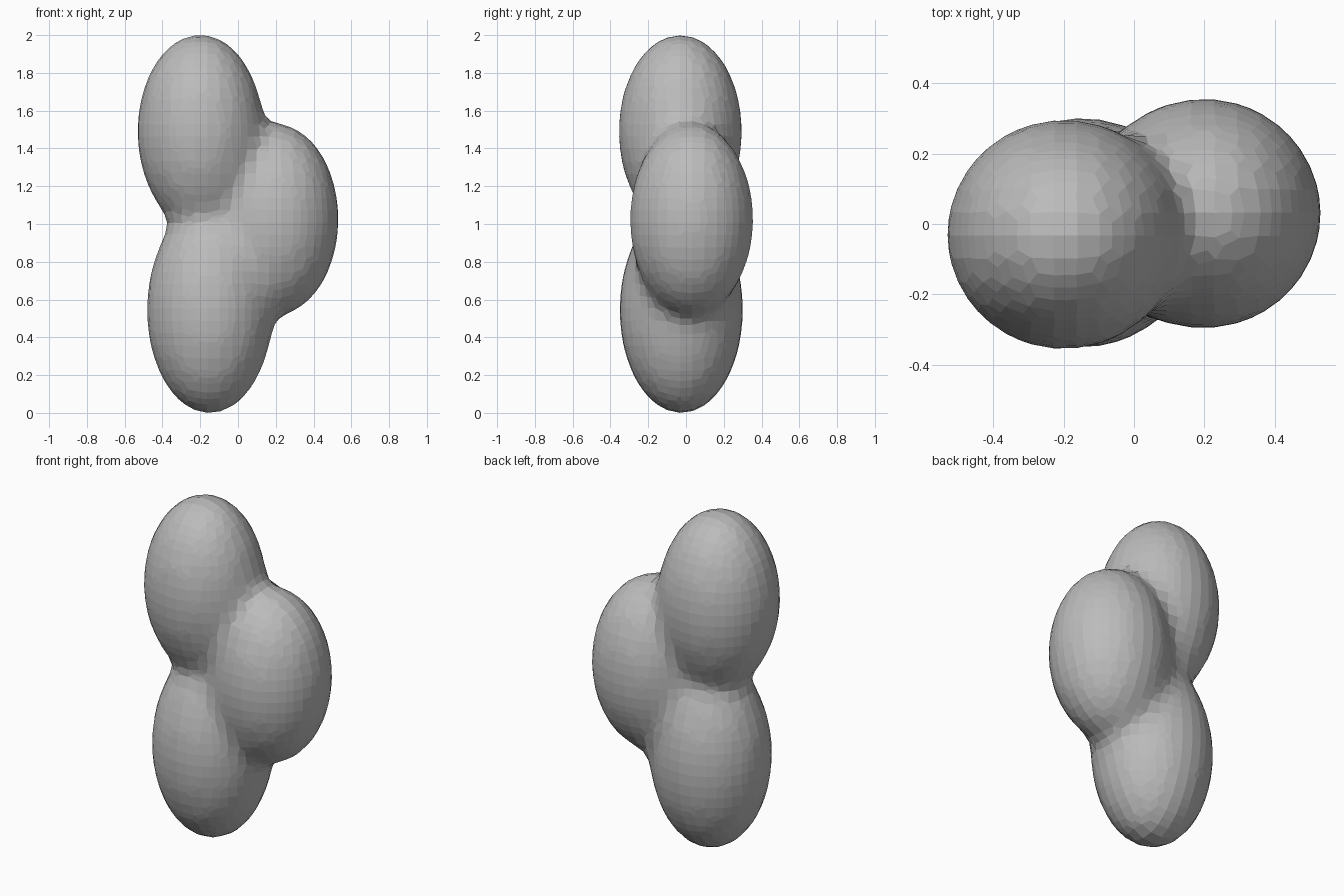
import bpy
import bmesh
import math
from mathutils import Vector, Matrix

cube = bpy.data.objects.get("Cube")
if cube:
    bpy.data.objects.remove(cube)

# Three egg-shaped lobes: centre and radii
LOBES = [
    (Vector((-0.20, -0.03, 1.49)), Vector((0.33, 0.325, 0.51))),
    (Vector((0.20, 0.03, 1.025)), Vector((0.33, 0.325, 0.50))),
    (Vector((-0.15, -0.025, 0.545)), Vector((0.33, 0.325, 0.545))),
]
BLEND = 8.0


def field(p):
    """Smooth union of the lobes, zero on the blended skin."""
    total = 0.0
    for c, r in LOBES:
        d = p - c
        q = Vector((d.x / r.x, d.y / r.y, d.z / r.z)).length
        total += math.exp(-BLEND * (q - 1))
    return -math.log(total) / BLEND


def project(p):
    """Move a point onto the blended skin."""
    e = 0.002
    axes = Matrix.Identity(3)
    for _ in range(8):
        f = field(p)
        g = Vector([(field(p + a * e) - field(p - a * e)) / (2 * e) for a in axes])
        step = g * (-f / max(g.length_squared, 0.5))
        if step.length > 0.05:
            step.length = 0.05
        p = p + step
    return p


# Overlapping lobes
bm = bmesh.new()
for c, r in LOBES:
    place = Matrix.Translation(c) @ Matrix.Diagonal((*r, 1))
    bmesh.ops.create_icosphere(bm, subdivisions=4, radius=1, matrix=place)
mesh = bpy.data.meshes.new("clustered_lobes")
bm.to_mesh(mesh)
bm.free()
body = bpy.data.objects.new("clustered_lobes", mesh)
bpy.context.collection.objects.link(body)

# Fuse into one faceted skin
remesh = body.modifiers.new("fuse", "REMESH")
remesh.mode = "VOXEL"
remesh.voxel_size = 0.065
relax = body.modifiers.new("relax", "SMOOTH")
relax.factor = 0.5
relax.iterations = 2
evaluated = body.evaluated_get(bpy.context.evaluated_depsgraph_get())
skin = bpy.data.meshes.new_from_object(evaluated)
body.modifiers.clear()
body.data = skin
bpy.data.meshes.remove(mesh)

# Soften the necks between lobes
for v in skin.vertices:
    v.co = project(v.co)
for poly in skin.polygons:
    poly.use_smooth = False

# Plain grey
grey = bpy.data.materials.new("plain_grey")
grey.use_nodes = True
colour = (0.5, 0.5, 0.5, 1)
grey.diffuse_color = colour
grey.node_tree.nodes["Principled BSDF"].inputs["Base Color"].default_value = colour
skin.materials.clear()
skin.materials.append(grey)
